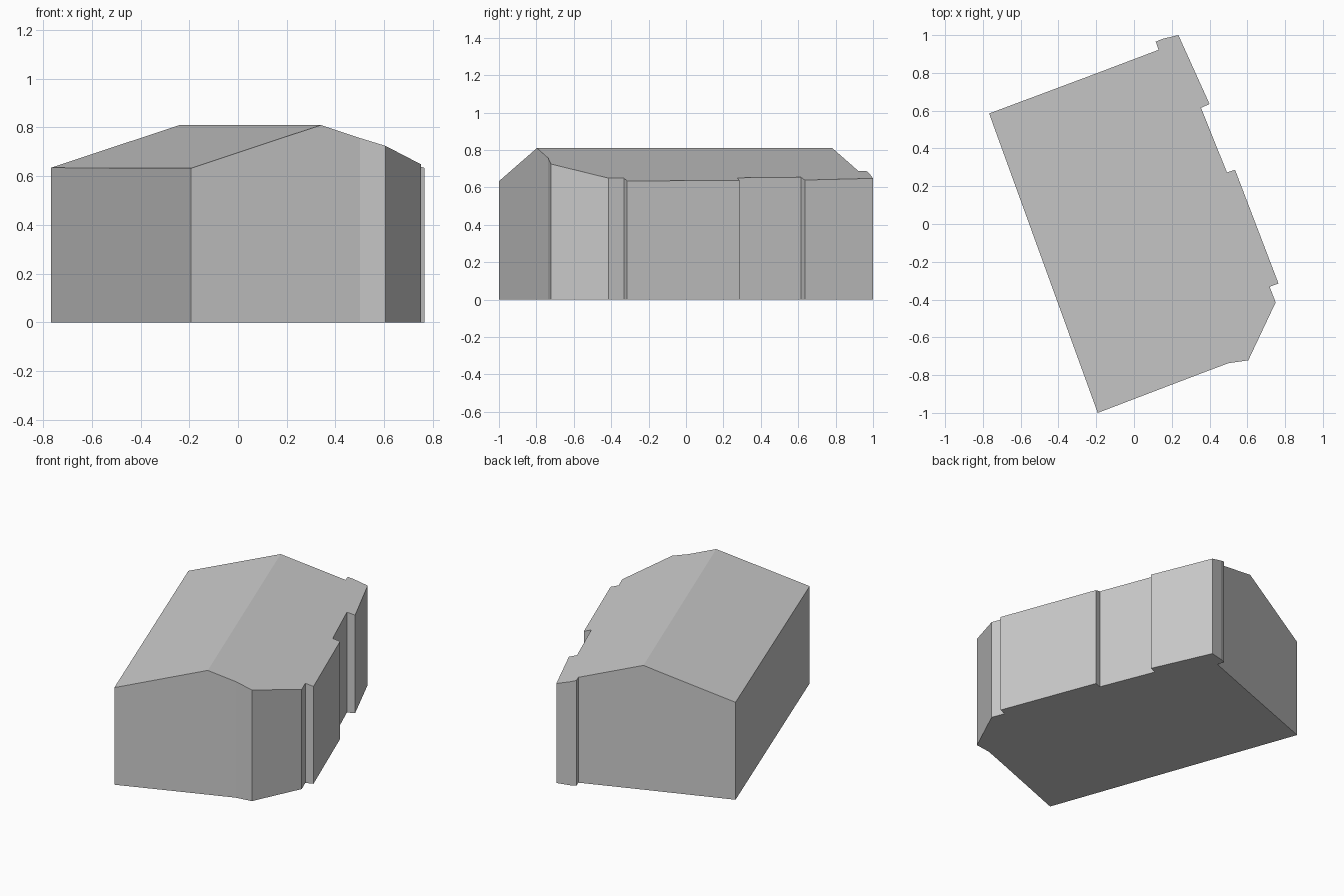
import bpy
import bmesh
from mathutils import Vector

cube = bpy.data.objects.get("Cube")
if cube:
    bpy.data.objects.remove(cube, do_unlink=True)

# Single plain grey for walls and roof
grey = bpy.data.materials.new("plain grey")
grey.use_nodes = True
colour = (0.6, 0.6, 0.6, 1)
grey.diffuse_color = colour
grey.node_tree.nodes["Principled BSDF"].inputs["Base Color"].default_value = colour

# Ridge line and roof pitch
RIDGE_FRONT, RIDGE_BACK = Vector((0.34, -0.797)), Vector((-0.24, 0.782))
RIDGE_Z, PITCH = 0.81, 0.311
along = (RIDGE_BACK - RIDGE_FRONT).normalized()

# Footprint, counter-clockwise, starting at the front gable peak
right_side = [
    RIDGE_FRONT, (0.50, -0.737), (0.605, -0.722), (0.75, -0.415),
    (0.718, -0.332), (0.765, -0.315), (0.535, 0.287), (0.492, 0.273),
    (0.355, 0.615), (0.40, 0.635), (0.235, 1.0), (0.15, 0.98),
    (0.115, 0.965), (0.13, 0.922), RIDGE_BACK]
left_side = [(-0.767, 0.585), (-0.192, -1.0)]
outline = [Vector(p) for p in right_side + left_side]


def roof_height(p):
    """Height of the gable roof above a footprint point."""
    offset = p - RIDGE_FRONT
    return RIDGE_Z - PITCH * abs(offset.x * along.y - offset.y * along.x)


bm = bmesh.new()
base = [bm.verts.new((p.x, p.y, 0)) for p in outline]
eave = [bm.verts.new((p.x, p.y, roof_height(p))) for p in outline]

# Floor, walls and the two roof slopes
bm.faces.new(base[::-1])
count = len(outline)
for i in range(count):
    j = (i + 1) % count
    bm.faces.new((base[i], base[j], eave[j], eave[i]))
peak = len(right_side)
bm.faces.new(eave[:peak])
bm.faces.new(eave[peak - 1:] + eave[:1])
bmesh.ops.recalc_face_normals(bm, faces=bm.faces[:])

mesh = bpy.data.meshes.new("gabled_building")
bm.to_mesh(mesh)
bm.free()
mesh.materials.append(grey)
building = bpy.data.objects.new("gabled_building", mesh)
bpy.context.collection.objects.link(building)
